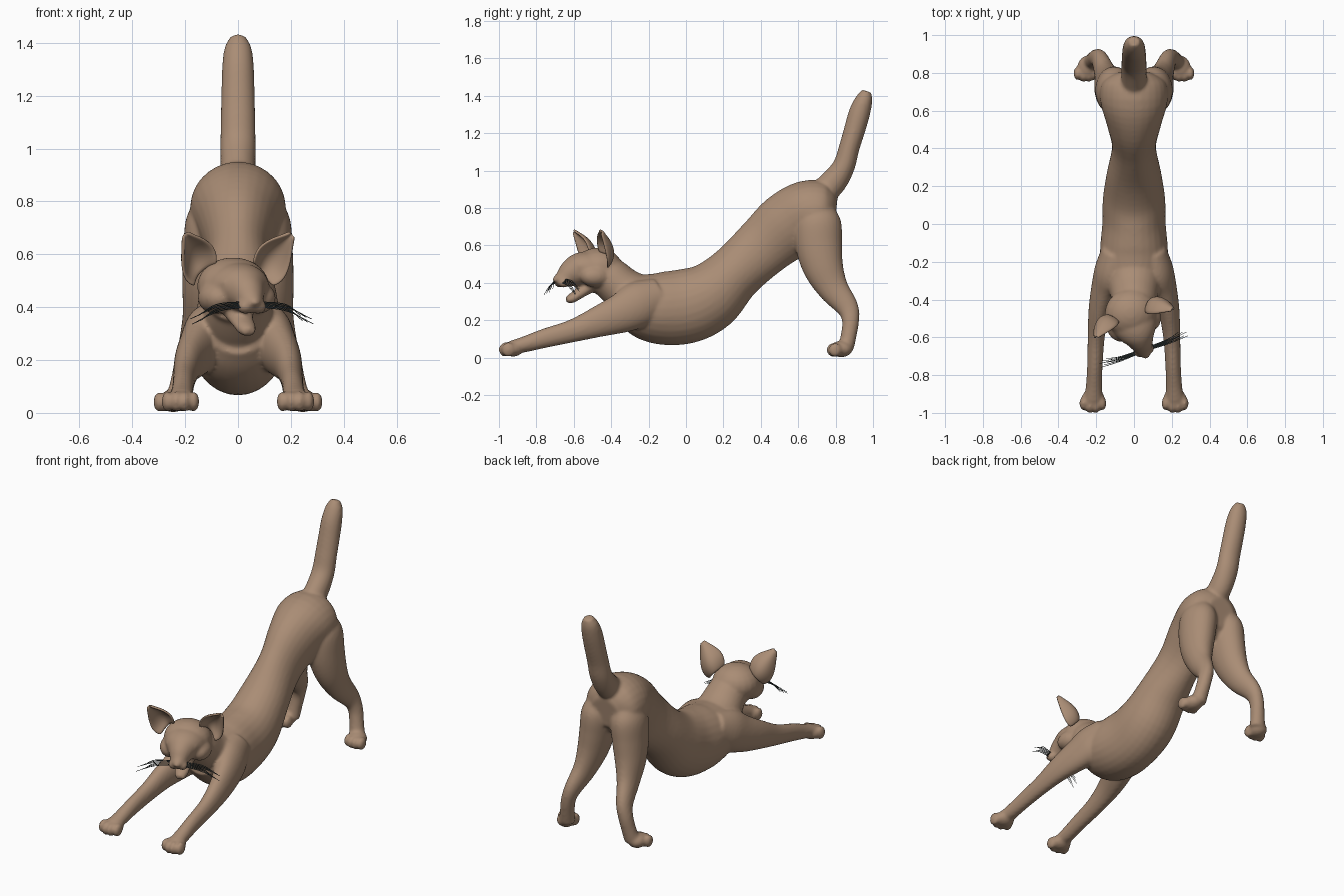
import bpy, bmesh, math
from mathutils import Vector, Matrix

if "Cube" in bpy.data.objects:
    bpy.data.objects.remove(bpy.data.objects["Cube"])


def material(name, rgb):
    m = bpy.data.materials.new(name)
    m.diffuse_color = (*rgb, 1)
    m.use_nodes = True
    m.node_tree.nodes["Principled BSDF"].inputs["Base Color"].default_value = m.diffuse_color
    return m


FUR = material("tan_fur", (0.40, 0.265, 0.178))
DARK = material("dark_whisker", (0.045, 0.06, 0.06))
HEAD = Matrix.Translation((-0.015, -0.48, 0.47)) @ Matrix.Rotation(math.radians(20), 4, 'Z')
ID = Matrix.Identity(4)


def catmull(pts, n=5):
    """Smooth a list of (x, y, z, half width, half height) stations."""
    p = [Vector(q) for q in pts]
    p = [p[0] * 2 - p[1]] + p + [p[-1] * 2 - p[-2]]
    out = []
    for i in range(1, len(p) - 2):
        a, b, c, d = p[i - 1:i + 3]
        for k in range(n):
            t = k / n
            out.append((b * 2 + (c - a) * t + (a * 2 - b * 5 + c * 4 - d) * t * t
                        + (b * 3 - a - c * 3 + d) * t ** 3) / 2)
    return out + [p[-2]]


def tube(bm, pts, mat=ID, sides=28):
    """Closed elliptical loft along the stations."""
    st = catmull(pts)
    rings = []
    for i, s in enumerate(st):
        a, b = st[max(i - 1, 0)], st[min(i + 1, len(st) - 1)]
        t = (Vector(b[:3]) - Vector(a[:3])).normalized()
        side = Vector((1, 0, 0))
        side = (side - t * t.dot(side)).normalized()
        up = t.cross(side)
        ring = []
        for k in range(sides):
            g = 2 * math.pi * k / sides
            v = Vector(s[:3]) + side * s[3] * math.cos(g) + up * s[4] * math.sin(g)
            ring.append(bm.verts.new(mat @ v))
        rings.append(ring)
    for r, q in zip(rings, rings[1:]):
        for k in range(sides):
            j = (k + 1) % sides
            bm.faces.new((r[k], r[j], q[j], q[k]))
    bm.faces.new(rings[0][::-1])
    bm.faces.new(rings[-1])


def ball(bm, c, r, mat=ID):
    m = mat @ Matrix.Translation(c) @ Matrix.Diagonal((*r, 1))
    bmesh.ops.create_uvsphere(bm, u_segments=20, v_segments=12, radius=1, matrix=m)


def finish(bm, name, mat):
    bmesh.ops.recalc_face_normals(bm, faces=bm.faces)
    for f in bm.faces:
        f.smooth = True
    me = bpy.data.meshes.new(name)
    bm.to_mesh(me)
    bm.free()
    me.materials.append(mat)
    ob = bpy.data.objects.new(name, me)
    bpy.context.collection.objects.link(ob)
    return ob


bm = bmesh.new()
# torso, dipping at the chest and rising to the hips
tube(bm, [(0, -.37, .31, .10, .09), (0, -.28, .29, .165, .155), (0, -.15, .265, .18, .192),
          (0, 0, .275, .168, .2), (0, .13, .33, .165, .185), (0, .26, .45, .145, .152),
          (0, .41, .59, .116, .16), (0, .54, .70, .145, .182), (0, .66, .77, .18, .18),
          (0, .75, .77, .165, .155), (0, .80, .765, .09, .09)])
# neck
tube(bm, [(-.01, -.45, .45, .115, .11), (0, -.40, .42, .12, .112), (0, -.33, .36, .135, .12),
          (0, -.22, .29, .16, .14)])
# tail
tube(bm, [(0, .69, .85, .07, .07), (0, .78, .93, .067, .072), (0, .842, 1.02, .067, .06),
          (0, .872, 1.12, .065, .055), (0, .902, 1.22, .063, .057), (0, .928, 1.31, .06, .057),
          (0, .952, 1.38, .051, .046), (0, .966, 1.425, .028, .027)])
# legs and paws on both sides
for s in (-1, 1):
    mir = Matrix.Diagonal((s, 1, 1, 1))
    # front leg
    tube(bm, [(.09, -.14, .33, .08, .10), (.12, -.25, .285, .09, .125), (.155, -.34, .24, .072, .108),
              (.185, -.46, .195, .056, .085), (.2, -.6, .145, .045, .062), (.207, -.75, .105, .041, .052),
              (.212, -.86, .072, .043, .043), (.216, -.93, .055, .05, .036)], mir)
    # hind leg
    tube(bm, [(.09, .70, .80, .07, .09), (.10, .705, .72, .098, .125), (.113, .71, .60, .095, .125),
              (.13, .735, .48, .082, .108), (.15, .787, .37, .06, .083), (.178, .862, .27, .045, .06),
              (.198, .88, .20, .041, .046), (.213, .87, .12, .042, .042), (.226, .855, .05, .047, .042)], mir)
    ball(bm, (.216, -.925, .047), (.062, .055, .042), mir)
    ball(bm, (.245, .83, .046), (.055, .062, .044), mir)
    for i in range(4):
        edge = abs(i - 1.5) > 1
        ball(bm, (.168 + .033 * i, -.95 if edge else -.965, .043), (.022, .037, .039), mir)
        ball(bm, (.209 + .03 * i, .797 if edge else .787, .041), (.021, .036, .038), mir)
    # cheek, closed eyelid and whisker pad
    ball(bm, (s * .085, -.03, -.035), (.065, .09, .06), HEAD)
    ball(bm, (s * .066, -.112, .022), (.03, .026, .018), HEAD)
    ball(bm, (s * .026, -.195, -.068), (.032, .034, .028), HEAD)
# skull, muzzle, nose and open lower jaw
ball(bm, (0, .01, .01), (.138, .13, .108), HEAD)
tube(bm, [(0, .02, 0, .135, .10), (0, -.08, .003, .113, .092), (0, -.14, -.018, .074, .076),
          (0, -.19, -.047, .048, .05), (0, -.228, -.062, .03, .028)], HEAD)
ball(bm, (0, -.23, -.052), (.02, .018, .016), HEAD)
tube(bm, [(0, -.04, -.085, .06, .04), (0, -.09, -.122, .046, .03), (0, -.14, -.153, .038, .026),
          (0, -.168, -.165, .022, .017)], HEAD)
body = finish(bm, "cat_body", FUR)
# fuse all parts into one smooth skin
rm = body.modifiers.new("fuse", 'REMESH')
rm.mode = 'VOXEL'
rm.voxel_size = 0.009
rm.use_smooth_shade = True
sm = body.modifiers.new("soften", 'SMOOTH')
sm.factor = 0.5
sm.iterations = 7

# cupped ears
axis = Vector((.1, -.05, .155))
across = Vector((.11, .02, -.11)).normalized()
back = axis.cross(across).normalized()
widths = [.06, .074, .08, .078, .07, .058, .042, .026, .012]
for s, name in ((-1, "left_ear"), (1, "right_ear")):
    bm = bmesh.new()
    grid = []
    for i, w in enumerate(widths):
        v = i / (len(widths) - 1)
        row = []
        for k in range(9):
            u = k / 4 - 1
            p = (Vector((.115, -.005, .05)) + axis * v + across * w * u
                 + back * (1 - u * u) * w * .75)
            p.x *= s
            row.append(bm.verts.new(HEAD @ p))
        grid.append(row)
    for r, q in zip(grid, grid[1:]):
        for k in range(8):
            bm.faces.new((r[k], r[k + 1], q[k + 1], q[k]))
    ear = finish(bm, name, FUR)
    so = ear.modifiers.new("thickness", 'SOLIDIFY')
    so.thickness = 0.014
    so.offset = 0
    ear.modifiers.new("round", 'SUBSURF').levels = 1

# whiskers
for s, name in ((-1, "left_whiskers"), (1, "right_whiskers")):
    bm = bmesh.new()
    for i in range(6):
        d = (i - 2.5) / 2.5
        reach = .245 - .02 * (i % 3)
        pts = [(s * .04, -.2 + .008 * d, -.06 + .010 * d, .0022, .0022),
               (s * .14, -.2 + .012 * d, -.073 + .013 * d, .002, .002),
               (s * reach, -.19 + .018 * d, -.118 + .016 * d, .0012, .0012)]
        # lofted upright along y, then turned so it can run sideways
        turn = HEAD @ Matrix.Rotation(math.pi / 2, 4, 'Z')
        tube(bm, [(y, -x, z, a, b) for x, y, z, a, b in pts], turn, 6)
    finish(bm, name, DARK)
